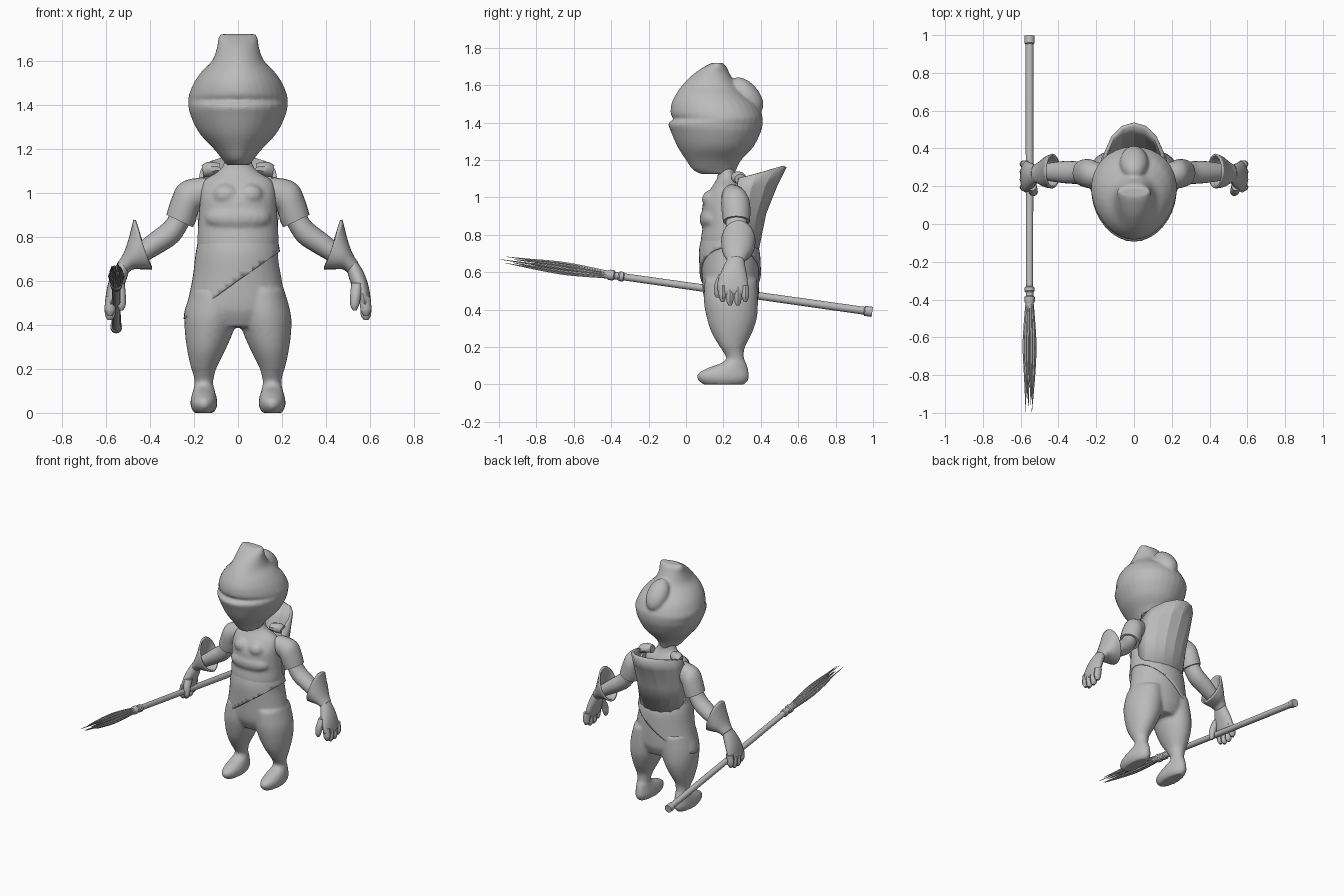
import bpy, bmesh, math
from mathutils import Vector, Matrix

clay = bpy.data.materials.new("clay_grey")
clay.diffuse_color = (0.5, 0.5, 0.5, 1)


def refine(secs, steps):
    """Catmull-Rom interpolation between the given sections."""
    out = []
    for i in range(len(secs) - 1):
        p = [secs[max(0, min(len(secs) - 1, i + k))] for k in (-1, 0, 1, 2)]
        for s in range(steps):
            t = s / steps
            out.append([0.5 * (2 * b + (c - a) * t + (2 * a - 5 * b + 4 * c - d) * t * t
                               + (3 * b - a - 3 * c + d) * t ** 3) for a, b, c, d in zip(*p)])
    return out + [list(secs[-1])]


def loft(bm, secs, n=20, steps=4, caps=True, egg=0.0):
    """Section = (xa, za, xb, zb, y centre, y radius); rings between the two xz points."""
    rings = []
    for xa, za, xb, zb, yc, ry in refine(secs, steps):
        c, h = Vector(((xa + xb) / 2, yc, (za + zb) / 2)), Vector(((xb - xa) / 2, 0, (zb - za) / 2))
        ring = []
        for k in range(n):
            a = 2 * math.pi * k / n
            co = c + h * (math.cos(a) * (1 + egg * math.sin(a))) + Vector((0, ry * math.sin(a), 0))
            ring.append(bm.verts.new(co))
        rings.append(ring)
    for r, s in zip(rings, rings[1:]):
        for k in range(n):
            bm.faces.new((r[k], r[(k + 1) % n], s[(k + 1) % n], s[k]))
    if caps:
        bm.faces.new(rings[0])
        bm.faces.new(rings[-1])


def upright(rows, cx=0.0):
    """Rows (z, y front, y back, half width) to loft sections."""
    return [(cx - w, z, cx + w, z, (f + b) / 2, (b - f) / 2) for z, f, b, w in rows]


def ellipsoid(bm, loc, size, tilt=0.0):
    m = Matrix.Translation(loc) @ Matrix.Rotation(tilt, 4, 'X') @ Matrix.Diagonal((*size, 1))
    bmesh.ops.create_uvsphere(bm, u_segments=20, v_segments=14, radius=1, matrix=m)


def finish(name, bm, mirror=False, angle=40, remesh=0.0, thick=0.0):
    bmesh.ops.recalc_face_normals(bm, faces=bm.faces)
    me = bpy.data.meshes.new(name)
    bm.to_mesh(me)
    bm.free()
    me.materials.append(clay)
    me.shade_smooth()
    me.set_sharp_from_angle(angle=math.radians(angle))
    ob = bpy.data.objects.new(name, me)
    bpy.context.collection.objects.link(ob)
    if remesh:
        m = ob.modifiers.new("blend", 'REMESH')
        m.mode, m.voxel_size, m.use_smooth_shade = 'VOXEL', remesh, True
        m = ob.modifiers.new("soften", 'SMOOTH')
        m.factor, m.iterations = 0.5, 3
    if thick:
        m = ob.modifiers.new("thickness", 'SOLIDIFY')
        m.thickness, m.offset = thick, -1
    if mirror:
        ob.modifiers.new("mirror", 'MIRROR')
    return ob


# Head with brow notch, tall crest and rear knot
bm = bmesh.new()
loft(bm, upright([
    (1.125, 0.08, 0.26, 0.05), (1.15, 0.035, 0.27, 0.07), (1.20, 0.0, 0.295, 0.11),
    (1.27, -0.045, 0.36, 0.175), (1.35, -0.08, 0.40, 0.215), (1.395, -0.095, 0.41, 0.225),
    (1.42, -0.066, 0.41, 0.226), (1.445, -0.082, 0.405, 0.222), (1.50, -0.078, 0.375, 0.20),
    (1.55, -0.055, 0.32, 0.165), (1.60, -0.02, 0.27, 0.117), (1.66, 0.04, 0.235, 0.095),
    (1.70, 0.10, 0.215, 0.09), (1.72, 0.14, 0.195, 0.083)]), n=32, egg=0.08)
ellipsoid(bm, (0, 0.325, 1.545), (0.075, 0.065, 0.115), math.radians(40))
finish("head", bm, remesh=0.01)

# Body: torso, neck, chest fold and legs blended together
torso = [(0.39, 0.13, 0.36, 0.13), (0.45, 0.10, 0.385, 0.20), (0.50, 0.09, 0.39, 0.215),
         (0.60, 0.085, 0.39, 0.20), (0.70, 0.08, 0.385, 0.183), (0.78, 0.08, 0.365, 0.185),
         (0.84, 0.088, 0.35, 0.182), (0.90, 0.085, 0.34, 0.178), (0.97, 0.09, 0.32, 0.172),
         (1.02, 0.115, 0.31, 0.168), (1.06, 0.14, 0.30, 0.15), (1.09, 0.16, 0.28, 0.10),
         (1.12, 0.17, 0.265, 0.07), (1.17, 0.17, 0.26, 0.058)]
leg = [(0.56, 0.10, 0.38, 0.10), (0.45, 0.095, 0.385, 0.12), (0.36, 0.11, 0.38, 0.108),
       (0.28, 0.135, 0.355, 0.085), (0.21, 0.175, 0.32, 0.06), (0.18, 0.195, 0.31, 0.05),
       (0.14, 0.215, 0.31, 0.042), (0.115, 0.19, 0.322, 0.046), (0.09, 0.12, 0.33, 0.053),
       (0.06, 0.065, 0.336, 0.06), (0.03, 0.06, 0.336, 0.06), (0.0, 0.09, 0.315, 0.045)]
cx = [0.11, 0.12, 0.133, 0.145] + [0.155] * 8
bm = bmesh.new()
loft(bm, upright(torso), n=32)
for side in (-1, 1):
    loft(bm, [upright([r], side * c)[0] for r, c in zip(leg, cx)], n=24)
    ellipsoid(bm, (side * 0.055, 0.135, 0.99), (0.06, 0.05, 0.05))
ellipsoid(bm, (0, 0.14, 0.885), (0.15, 0.068, 0.065))
finish("body", bm, remesh=0.011)

# Tunic skirt with a slanted hem
bm = bmesh.new()
rows = [(0.34, 0.10, 0.385, 0.25), (0.45, 0.08, 0.40, 0.245), (0.52, 0.075, 0.402, 0.225),
        (0.62, 0.072, 0.40, 0.205), (0.72, 0.07, 0.392, 0.193), (0.79, 0.085, 0.36, 0.18)]
loft(bm, upright(rows), n=40, caps=False)
bmesh.ops.bisect_plane(bm, geom=bm.verts[:] + bm.edges[:] + bm.faces[:],
                       plane_co=(0, 0, 0.60), plane_no=(0.7, 0, -1), clear_outer=True)
finish("tunic", bm, thick=0.015)

# Hood hanging open behind the shoulders: rows (end z, back z, rx, y centre, ry)
bm = bmesh.new()
grid = []
for ze, zb, rx, yc, ry in [(0.70, 0.70, 0.15, 0.25, 0.115), (0.90, 0.92, 0.165, 0.255, 0.155),
                           (1.04, 1.07, 0.165, 0.265, 0.205), (1.10, 1.17, 0.15, 0.28, 0.24)]:
    angs = [math.pi * k / 8 for k in range(9)]
    grid.append([bm.verts.new((rx * math.cos(a), yc + ry * math.sin(a),
                               ze + (zb - ze) * math.sin(a))) for a in angs])
for r, s in zip(grid, grid[1:]):
    for k in range(8):
        bm.faces.new((r[k], r[k + 1], s[k + 1], s[k]))
finish("hood", bm, angle=15, thick=0.02)

# Rolled hood ends on the shoulders
bm = bmesh.new()
loft(bm, [(0.075, 1.085, 0.085, 1.135, 0.27, 0.03), (0.12, 1.075, 0.135, 1.14, 0.28, 0.04),
          (0.155, 1.07, 0.165, 1.125, 0.29, 0.03)], n=10)
finish("hood_roll", bm, mirror=True)

# Sleeves
bm = bmesh.new()
loft(bm, [(0.13, 0.95, 0.15, 1.07, 0.25, 0.06), (0.175, 0.92, 0.225, 1.06, 0.26, 0.07),
          (0.185, 0.90, 0.275, 1.03, 0.265, 0.077), (0.192, 0.87, 0.305, 0.965, 0.268, 0.076),
          (0.205, 0.843, 0.325, 0.90, 0.27, 0.072)])
finish("sleeve", bm, mirror=True)

# Forearms
bm = bmesh.new()
loft(bm, [(0.22, 0.86, 0.30, 0.92, 0.27, 0.055), (0.27, 0.78, 0.335, 0.865, 0.272, 0.06),
          (0.35, 0.725, 0.405, 0.81, 0.275, 0.058), (0.45, 0.67, 0.49, 0.74, 0.275, 0.045)])
finish("forearm", bm, mirror=True)

# Flared glove cuffs
bm = bmesh.new()
loft(bm, [(0.50, 0.635, 0.545, 0.685, 0.268, 0.047), (0.475, 0.652, 0.52, 0.725, 0.27, 0.062),
          (0.435, 0.652, 0.497, 0.79, 0.275, 0.082), (0.39, 0.65, 0.475, 0.878, 0.28, 0.092)],
     n=24, caps=False)
finish("glove_cuff", bm, mirror=True, thick=0.012)

# Hands with four fingers and a thumb
bm = bmesh.new()
loft(bm, [(0.495, 0.65, 0.54, 0.69, 0.265, 0.045), (0.505, 0.61, 0.57, 0.64, 0.258, 0.06),
          (0.525, 0.56, 0.592, 0.58, 0.252, 0.076), (0.545, 0.51, 0.603, 0.515, 0.25, 0.083),
          (0.56, 0.485, 0.60, 0.485, 0.25, 0.07)])
for y, tip in ((0.195, 0.44), (0.235, 0.422), (0.277, 0.422), (0.317, 0.44)):
    loft(bm, [(0.548, 0.53, 0.60, 0.53, y, 0.021), (0.555, 0.48, 0.606, 0.48, y, 0.021),
              (0.558, tip + 0.02, 0.603, tip + 0.02, y, 0.018), (0.572, tip, 0.592, tip, y, 0.008)], n=10)
loft(bm, [(0.515, 0.59, 0.565, 0.59, 0.205, 0.03), (0.51, 0.54, 0.56, 0.54, 0.178, 0.026),
          (0.51, 0.49, 0.55, 0.49, 0.168, 0.019), (0.522, 0.465, 0.538, 0.465, 0.168, 0.008)], n=10)
finish("hand", bm, mirror=True)

# Long brush staff, built along z and then laid through the hand
axis = Vector((0, -1, 0.141)).normalized()
place = Matrix.Translation((-0.553, 0.996, 0.388)) @ axis.to_track_quat('Z', 'Y').to_matrix().to_4x4()


def staff_part(name, parts, n, steps, angle):
    b = bmesh.new()
    for ox, oy, prof in parts:
        loft(b, [(ox * o - r, z, ox * o + r, z, oy * o, r) for z, r, o in prof], n, steps)
    bmesh.ops.transform(b, matrix=place, verts=b.verts)
    finish(name, b, angle=angle)


staff_part("staff_shaft", [(0, 0, [
    (0, 0.027, 0), (0.04, 0.027, 0), (0.045, 0.021, 0), (1.34, 0.019, 0), (1.345, 0.026, 0),
    (1.365, 0.026, 0), (1.372, 0.02, 0), (1.39, 0.02, 0), (1.397, 0.028, 0), (1.42, 0.028, 0),
    (1.43, 0.022, 0), (1.46, 0.022, 0)])], 16, 1, 35)

# Brush core and loose bristles
tufts = [(0, 0, [(1.43, 0.02, 0), (1.62, 0.023, 0), (1.75, 0.015, 0), (1.88, 0.002, 0)])]
for i in range(10):
    a = 2 * math.pi * i / 10
    end = 2.012 - 0.035 * (i * 3 % 5)
    tufts.append((math.cos(a), math.sin(a), [
        (1.43, 0.006, 0.016), (1.54, 0.008, 0.023), (1.67, 0.008, 0.029),
        (1.83, 0.006, 0.023), (end, 0.001, 0.012 + 0.004 * (i % 3))]))
staff_part("brush_bristles", tufts, 6, 3, 50)
